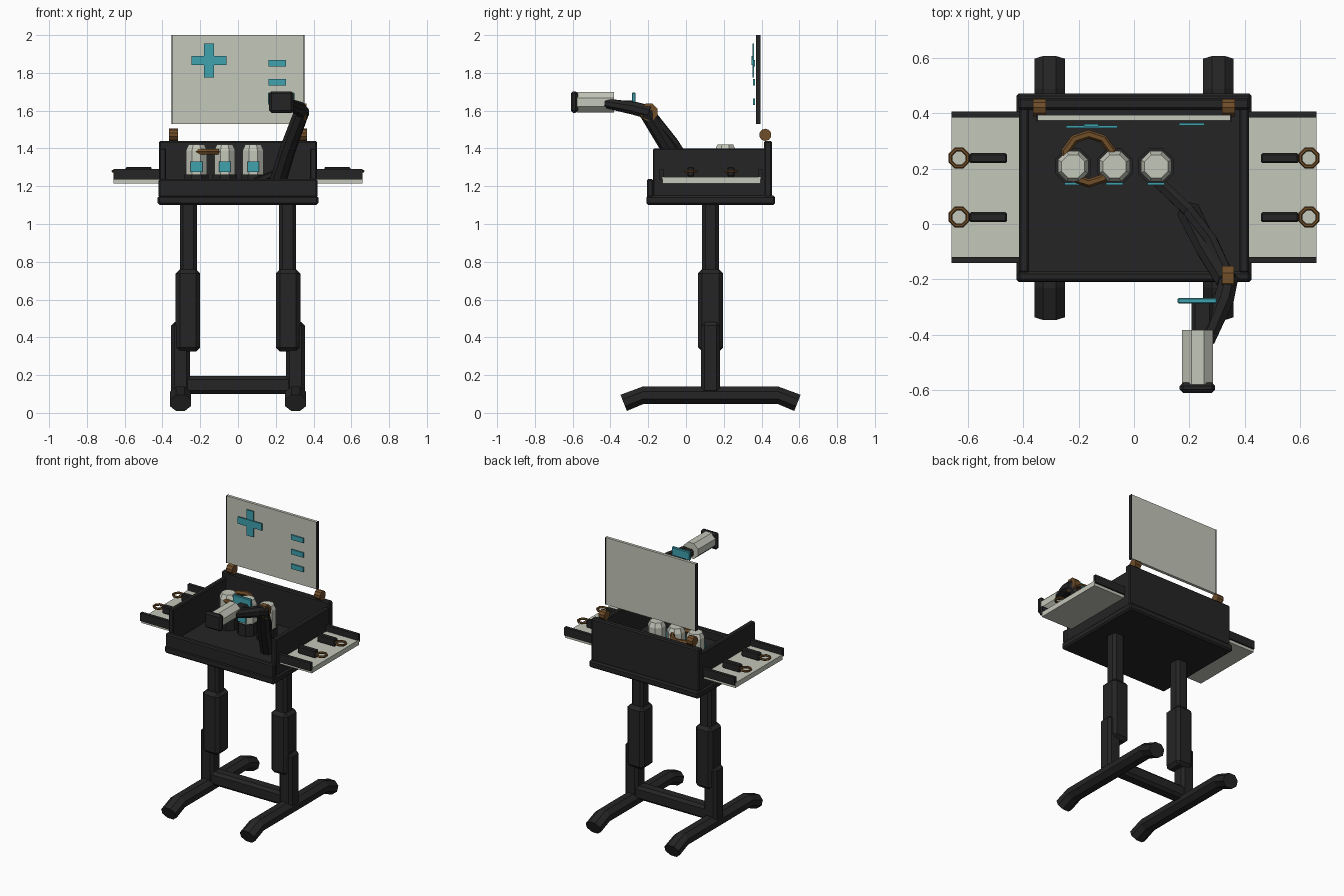
import bpy, bmesh, math
from mathutils import Vector

if "Cube" in bpy.data.objects:
    bpy.data.objects.remove(bpy.data.objects["Cube"])


def mat(name, c):
    m = bpy.data.materials.new(name)
    m.diffuse_color = (*c, 1)
    m.use_nodes = True
    m.node_tree.nodes["Principled BSDF"].inputs["Base Color"].default_value = m.diffuse_color
    return m


BLACK = mat("charcoal", (0.018, 0.018, 0.019))
PALE = mat("pale_grey", (0.55, 0.57, 0.49))
TEAL = mat("teal", (0.05, 0.36, 0.43))
BROWN = mat("bronze", (0.16, 0.075, 0.022))


def finish(bm, name, m):
    bmesh.ops.recalc_face_normals(bm, faces=bm.faces)
    me = bpy.data.meshes.new(name)
    bm.to_mesh(me)
    bm.free()
    me.materials.append(m)
    ob = bpy.data.objects.new(name, me)
    bpy.context.collection.objects.link(ob)
    return ob


def box(name, m, x, y, z, bevel=0.0):
    """Box from (min, max) ranges, with optional chamfer."""
    bm = bmesh.new()
    bmesh.ops.create_cube(bm, size=1)
    for v in bm.verts:
        v.co = Vector([(r[0] + r[1]) / 2 + c * (r[1] - r[0])
                       for c, r in zip(v.co, (x, y, z))])
    ob = finish(bm, name, m)
    if bevel:
        b = ob.modifiers.new("chamfer", 'BEVEL')
        b.width, b.segments = bevel, 1
    return ob


def tube(name, m, pts, radii, n=8, up=(0, 0, 1)):
    """Faceted tube through points; each radius is (side, height)."""
    bm = bmesh.new()
    pts = [Vector(p) for p in pts]
    rings = []
    for i, p in enumerate(pts):
        a, b = pts[max(i - 1, 0)], pts[min(i + 1, len(pts) - 1)]
        t = (b - a).normalized()
        s = t.cross(Vector(up)).normalized()
        u = s.cross(t)
        r = radii[i] if isinstance(radii, list) else radii
        k = 1 / math.cos(math.pi / n)
        ring = []
        for j in range(n):
            w = math.tau * (j + 0.5) / n
            ring.append(bm.verts.new(p + s * (r[0] * k * math.cos(w)) + u * (r[1] * k * math.sin(w))))
        rings.append(ring)
    for a, b in zip(rings, rings[1:]):
        for j in range(n):
            bm.faces.new((a[j], a[(j + 1) % n], b[(j + 1) % n], b[j]))
    bm.faces.new(rings[0])
    bm.faces.new(rings[-1])
    return finish(bm, name, m)


def ring(name, m, c, major, minor, n=10):
    """Flat faceted ring around z."""
    bm = bmesh.new()
    g = [[bm.verts.new((c[0] + (major + minor * math.cos(b)) * math.cos(a),
                        c[1] + (major + minor * math.cos(b)) * math.sin(a),
                        c[2] + minor * math.sin(b)))
          for b in [math.tau * k / 6 for k in range(6)]]
         for a in [math.tau * (i + 0.5) / n for i in range(n)]]
    for i in range(n):
        for k in range(6):
            bm.faces.new((g[i][k], g[(i + 1) % n][k], g[(i + 1) % n][(k + 1) % 6], g[i][(k + 1) % 6]))
    return finish(bm, name, m)


def span(s, a, b):
    return tuple(sorted((s * a, s * b)))


# Legs, feet, side shelves and everything else mirrored left to right
for s, side in ((-1, "left"), (1, "right")):
    tube("foot_" + side, BLACK,
         [(s * .305, -.33, .053), (s * .305, -.228, .093), (s * .305, .488, .093), (s * .305, .59, .053)],
         (.055, .046))
    box("lower_post_" + side, BLACK, span(s, .255, .355), (.08, .18), (.1, .48), .018)
    box("sleeve_" + side, BLACK, span(s, .2, .33), (.063, .197), (.325, .76), .022)
    box("upper_post_" + side, BLACK, span(s, .218, .308), (.085, .175), (.7, 1.12), .018)
    # Tray side wall
    box("tray_wall_" + side, BLACK, span(s, .38, .415), (-.175, .43), (1.12, 1.4), .006)
    # Pull-out shelf with rails
    box("shelf_" + side, PALE, span(s, .39, .66), (-.125, .395), (1.215, 1.25))
    for y in (-.13, .395):
        box("shelf_rail_" + side, BLACK, span(s, .41, .66), (y - .011, y + .011), (1.235, 1.292))
    # Ring-handled tools on the shelf
    for y in (.025, .238):
        box("tool_" + side, BLACK, span(s, .458, .595), (y - .018, y + .018), (1.25, 1.303), .006)
        ring("tool_ring_" + side, BROWN, (s * .632, y, 1.28), .033, .008, 8)
    # Screen hinges and dark screen edges
    tube("hinge_" + side, BROWN, [(s * .318, .42, 1.472), (s * .364, .42, 1.472)], (.031, .031), 10)
    box("screen_edge_" + side, BLACK, span(s, .346, .352), (.371, .395), (1.53, 2.0))

box("crossbar", BLACK, (-.29, .29), (.085, .175), (.1, .195), .018)

# Tray
box("tray_flange", BLACK, (-.425, .425), (-.21, .472), (1.1, 1.15), .01)
box("tray_floor", BLACK, (-.4, .4), (-.18, .43), (1.14, 1.18))
box("tray_front_lip", BLACK, (-.42, .42), (-.207, -.172), (1.14, 1.238), .008)
box("tray_back_wall", BLACK, (-.418, .418), (.412, .455), (1.12, 1.44), .008)

# Screen with symbols
box("screen", PALE, (-.346, .346), (.373, .393), (1.53, 2.0))
box("cross_horizontal", TEAL, (-.245, -.06), (.347, .356), (1.842, 1.89))
box("cross_vertical", TEAL, (-.181, -.128), (.352, .361), (1.775, 1.955))
for z in (1.852, 1.75, 1.648):
    box("screen_bar", TEAL, (.162, .255), (.356, .365), (z - .017, z + .017))

# Canisters with dark bases and labels
for x in (-.22, -.07, .08):
    tube("canister_base", BLACK, [(x, .208, 1.17), (x, .208, 1.262)], (.064, .064), 8, (0, 1, 0))
    tube("canister", PALE, [(x, .208, z) for z in (1.25, 1.39, 1.42)],
         [(.055, .055), (.055, .055), (.042, .042)], 8, (0, 1, 0))
    box("canister_label", TEAL, (x - .031, x + .031), (.141, .15), (1.275, 1.33))
ring("canister_loop", BROWN, (-.163, .236, 1.383), .088, .016, 10)

# Jointed arm, supply hose and lamp head
tube("supply_hose", BLACK,
     [(.09, .15, 1.22), (.2, .045, 1.265), (.28, -.06, 1.43), (.335, -.18, 1.58)], (.021, .021), 6)
tube("arm_lower", BLACK, [(.2, .04, 1.19), (.265, -.09, 1.4), (.338, -.21, 1.595)],
     [(.042, .042), (.04, .04), (.038, .038)])
tube("arm_elbow", BROWN, [(.318, -.196, 1.592), (.362, -.196, 1.592)], (.045, .045), 8)
tube("arm_upper", BLACK, [(.345, -.19, 1.59), (.325, -.27, 1.612), (.262, -.42, 1.638)],
     [(.032, .036), (.036, .034), (.03, .025)])
box("wrist", BLACK, (.208, .285), (-.4, -.275), (1.605, 1.655), .012)
box("wrist_plate", TEAL, (.158, .3), (-.287, -.267), (1.635, 1.695), .004)
tube("head_barrel", PALE, [(.23, -.58, 1.645), (.23, -.382, 1.645)], (.056, .054))
box("head_cap", BLACK, (.165, .293), (-.61, -.573), (1.588, 1.702), .012)
